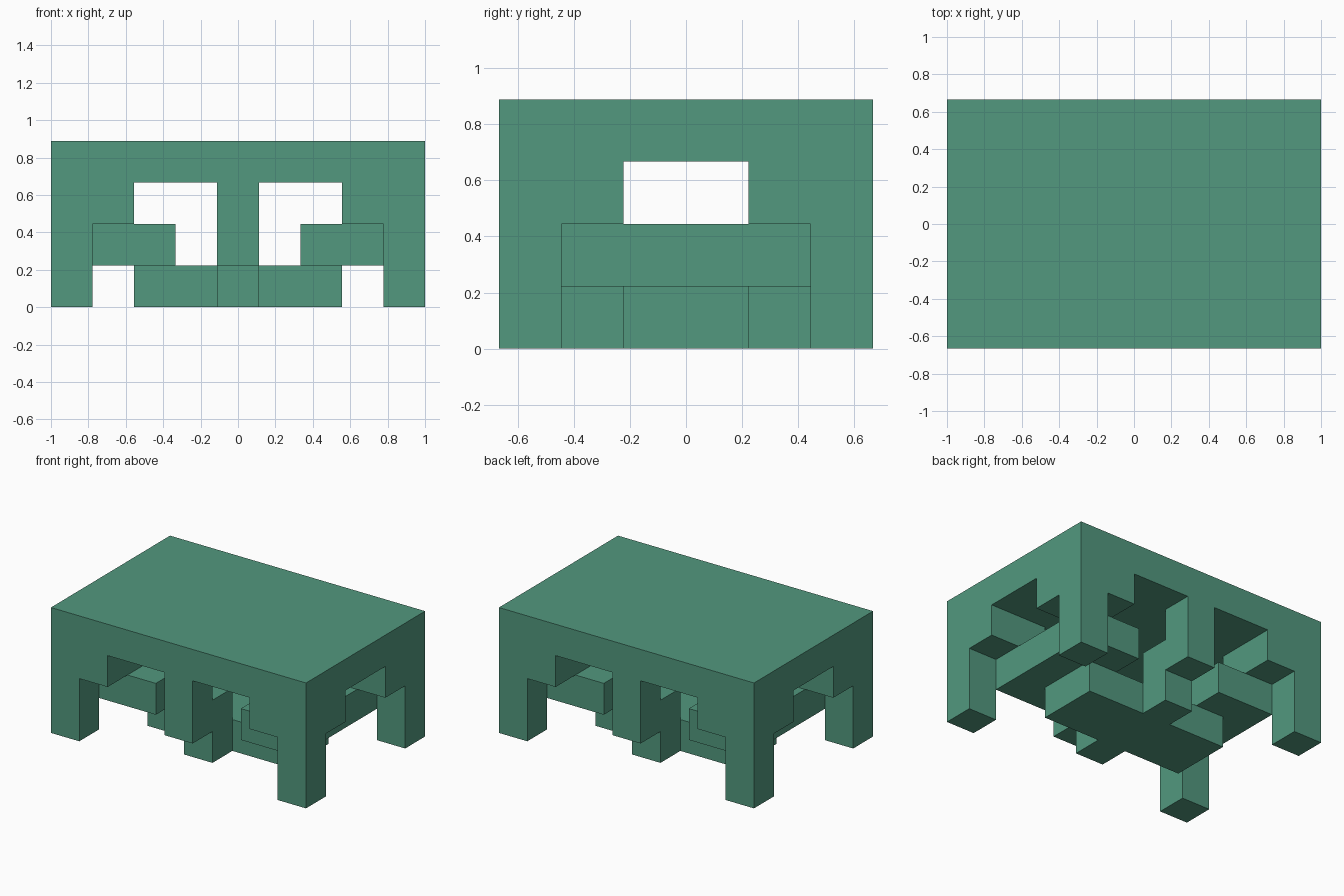
import bpy
import bmesh
from mathutils import Vector

old = bpy.data.objects.get("Cube")
if old:
    bpy.data.objects.remove(old, do_unlink=True)

# The table is laid out on a grid of 9 x 6 x 4 equal blocks
NX, NY, NZ = 9, 6, 4
UNIT = 2 / NX

green = bpy.data.materials.new("sea green")
green.use_nodes = True
colour = (0.084, 0.314, 0.209, 1)
green.diffuse_color = colour
green.node_tree.nodes["Principled BSDF"].inputs["Base Color"].default_value = colour

blocks = set()


def fill(xs, ys, zs, mirror=False):
    """Fill a box of blocks, optionally mirrored into all four quarters."""
    for x in range(*xs):
        for y in range(*ys):
            for z in range(*zs):
                blocks.add((x, y, z))
                if mirror:
                    blocks.add((NX - 1 - x, y, z))
                    blocks.add((x, NY - 1 - y, z))
                    blocks.add((NX - 1 - x, NY - 1 - y, z))


# Table top
fill((0, NX), (0, NY), (3, 4))
# Corner legs and the wide brackets above them
fill((0, 1), (0, 1), (0, 3), mirror=True)
fill((0, 2), (0, 2), (2, 3), mirror=True)
# Side shelves hanging under the brackets
fill((1, 3), (1, 5), (1, 2))
fill((6, 8), (1, 5), (1, 2))
# Middle posts at front and back, stepping inward and down to the base
fill((4, 5), (0, 1), (1, 3), mirror=True)
fill((4, 5), (1, 2), (0, 2), mirror=True)
# Low base platform
fill((2, 7), (2, 4), (0, 1))

# Skin the blocks: one square wherever a block meets empty space
bm = bmesh.new()
corners = {}


def corner(point):
    key = tuple(round(2 * c) for c in point)
    if key not in corners:
        x, y, z = point
        corners[key] = bm.verts.new(
            ((x - NX / 2) * UNIT, (y - NY / 2) * UNIT, z * UNIT))
    return corners[key]


axes = (Vector((1, 0, 0)), Vector((0, 1, 0)), Vector((0, 0, 1)))
for block in sorted(blocks):
    centre = Vector(block) + Vector((0.5, 0.5, 0.5))
    for i, axis in enumerate(axes):
        for side in (1, -1):
            out = axis * side
            if tuple(int(c) for c in Vector(block) + out) in blocks:
                continue
            u = axes[(i + 1) % 3] / 2
            v = axes[(i + 2) % 3] / 2 * side
            middle = centre + out / 2
            bm.faces.new([corner(p) for p in (
                middle - u - v, middle + u - v, middle + u + v, middle - u + v)])

# Merge the squares into clean flat panels
bmesh.ops.dissolve_limit(bm, angle_limit=0.01, verts=bm.verts, edges=bm.edges)

mesh = bpy.data.meshes.new("block_table")
bm.to_mesh(mesh)
bm.free()
mesh.materials.append(green)
table = bpy.data.objects.new("block_table", mesh)
bpy.context.collection.objects.link(table)
